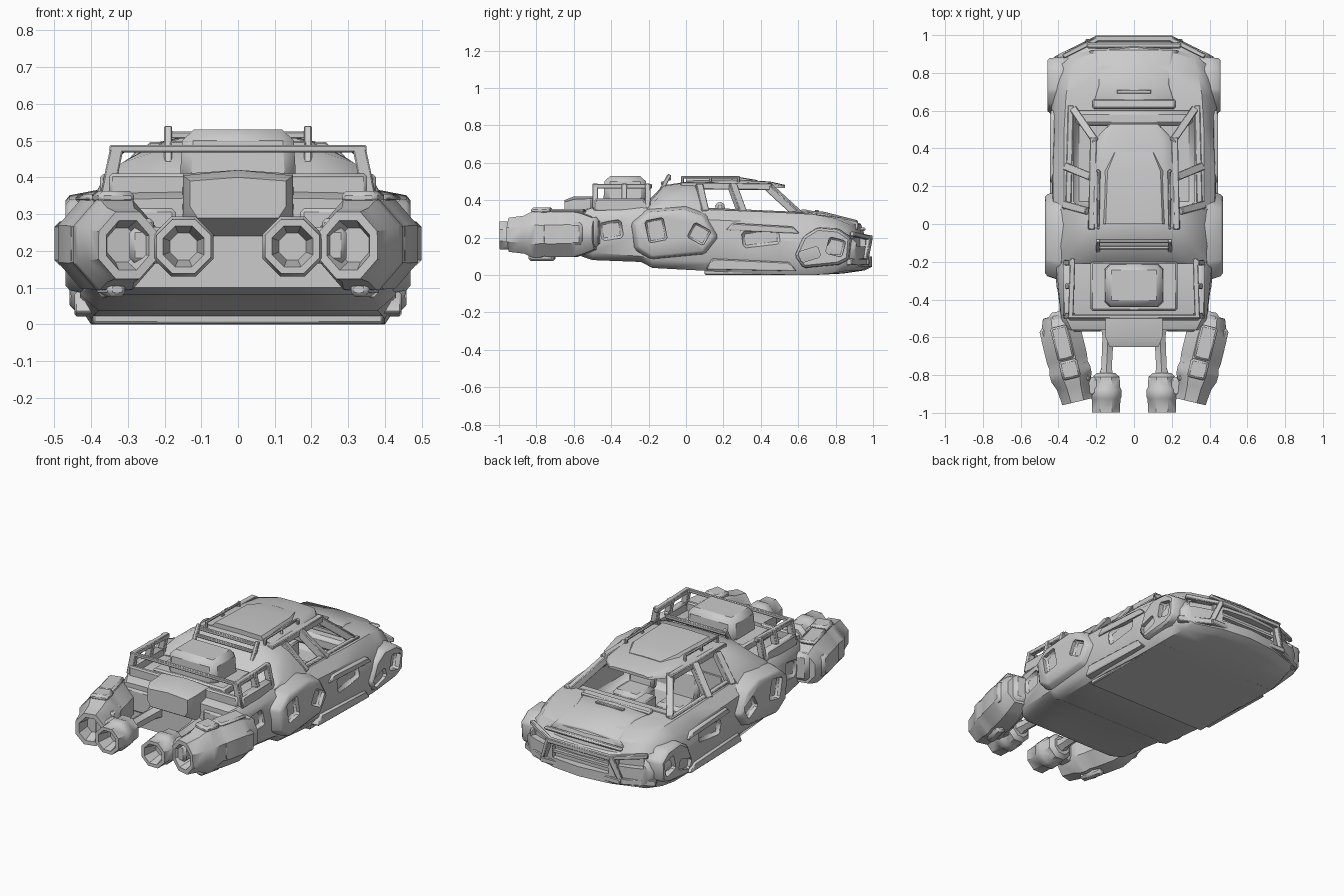
import bpy, bmesh, math
from mathutils import Vector, Matrix

if "Cube" in bpy.data.objects:
    bpy.data.objects.remove(bpy.data.objects["Cube"])


def finish(name, bm, bevel=0.0, mirror=False):
    """Turn a bmesh into a named object, with optional bevel and x mirror."""
    bmesh.ops.recalc_face_normals(bm, faces=bm.faces)
    me = bpy.data.meshes.new(name)
    bm.to_mesh(me)
    bm.free()
    ob = bpy.data.objects.new(name, me)
    bpy.context.collection.objects.link(ob)
    if bevel:
        m = ob.modifiers.new("bevel", 'BEVEL')
        m.width, m.segments, m.limit_method = bevel, 1, 'ANGLE'
    if mirror:
        ob.modifiers.new("mirror", 'MIRROR').use_mirror_merge = False
    return ob


def box(name, c, size, rot=(0, 0, 0), bevel=0.008, mirror=False, taper=1.0):
    bm = bmesh.new()
    bmesh.ops.create_cube(bm, size=1)
    for v in bm.verts:
        k = taper if v.co.z > 0 else 1
        v.co = Vector((v.co.x * size[0] * k, v.co.y * size[1] * k, v.co.z * size[2]))
    r = Matrix.Rotation(rot[2], 4, 'Z') @ Matrix.Rotation(rot[1], 4, 'Y') @ Matrix.Rotation(rot[0], 4, 'X')
    bm.transform(Matrix.Translation(c) @ r)
    return finish(name, bm, bevel, mirror)


def bar(name, p, q, w, d, mirror=False, bevel=0.004):
    p, q = Vector(p), Vector(q)
    bm = bmesh.new()
    bmesh.ops.create_cube(bm, size=1)
    bm.transform(Matrix.Translation((p + q) / 2) @ (q - p).to_track_quat('Z', 'Y').to_matrix().to_4x4()
                 @ Matrix.Diagonal((w, d, (q - p).length + w * 0.5, 1)))
    return finish(name, bm, bevel, mirror)


def prism(name, poly, x0, x1, shrink=0.85, bevel=0.012):
    """Side panel: a (y, z) outline pushed outward in x, smaller on the outside."""
    bm = bmesh.new()
    cy, cz = (sum(p[i] for p in poly) / len(poly) for i in (0, 1))
    a = [bm.verts.new((x0, y, z)) for y, z in poly]
    b = [bm.verts.new((x1, cy + (y - cy) * shrink, cz + (z - cz) * shrink)) for y, z in poly]
    bm.faces.new(a)
    bm.faces.new(b)
    for i in range(len(a)):
        j = (i + 1) % len(a)
        bm.faces.new((a[i], a[j], b[j], b[i]))
    return finish(name, bm, bevel, True)


def loft(name, sections, bow=0.0, bevel=0.0):
    """Skin half sections (bottom centre round to top centre), mirrored about x = 0."""
    bm = bmesh.new()
    n = len(sections[0][1])
    for s in (1, -1):
        rows = []
        for y, half in sections:
            k = bow * min(1, max(0, (y - 0.7) / 0.2))
            rows.append([bm.verts.new((s * x, y - k * x * x, z)) for x, z in half])
        for a, b in zip(rows, rows[1:]):
            for i in range(n - 1):
                bm.faces.new((a[i], a[i + 1], b[i + 1], b[i]))
        for r in (rows[0], rows[-1]):
            for i in range(n // 2):
                ids = list(dict.fromkeys((i, i + 1, n - 2 - i, n - 1 - i)))
                if len(ids) > 2:
                    bm.faces.new([r[j] for j in ids])
    bmesh.ops.remove_doubles(bm, verts=bm.verts, dist=1e-5)
    return finish(name, bm, bevel)


def lathe(name, p, q, prof, n=8, zscale=1.0):
    """Revolve (t, radius) around the axis p-q, mirrored."""
    p, q = Vector(p), Vector(q)
    ax = (q - p).normalized()
    side = ax.cross(Vector((0, 0, 1))).normalized()
    up = side.cross(ax)
    bm = bmesh.new()
    rings = []
    for t, r in prof:
        rings.append([bm.verts.new(p + (q - p) * t + r * (side * math.cos(a) + up * math.sin(a) * zscale))
                      for a in [2 * math.pi * (i + .5) / n for i in range(n)]])
    for a, b in zip(rings, rings[1:]):
        for i in range(n):
            j = (i + 1) % n
            bm.faces.new((a[i], a[j], b[j], b[i]))
    bm.faces.new(rings[0])
    bm.faces.new(rings[-1])
    return finish(name, bm, 0, True)


def cut(target, cutter):
    cutter.hide_render = True
    cutters.append(cutter)
    m = target.modifiers.new("cut", 'BOOLEAN')
    m.object, m.operation, m.solver = cutter, 'DIFFERENCE', 'EXACT'


cutters = []

# Hull: y, bottom x/z, lower side x/z, middle x/z, shoulder x/z, top x/z
stations = [
    (-.56, .30, .10, .35, .14, .36, .24, .355, .31, .33, .34),
    (-.50, .34, .08, .38, .12, .39, .22, .385, .32, .36, .36),
    (-.24, .37, .07, .41, .10, .42, .22, .41, .33, .37, .365),
    (-.18, .38, .038, .43, .08, .43, .22, .42, .31, .37, .36),
    (.25, .40, .015, .43, .07, .435, .20, .43, .29, .37, .345),
    (.50, .40, .002, .43, .06, .435, .19, .42, .28, .37, .335),
    (.68, .40, .0, .44, .06, .44, .17, .41, .27, .36, .325),
    (.84, .39, .008, .43, .06, .43, .15, .40, .24, .34, .305),
    (.935, .37, .022, .41, .06, .42, .14, .39, .22, .32, .27),
    (.955, .36, .025, .41, .06, .42, .13, .39, .19, .31, .21),
    (.995, .34, .045, .38, .07, .40, .13, .37, .17, .30, .195)]
hull = loft("hull", [(s[0], [(0, s[2]), (s[1] * .5, s[2]), s[1:3], s[3:5], s[5:7], s[7:9], s[9:11],
                             (s[9] * .5, s[10] + .003), (0, s[10] + .004)]) for s in stations], bow=.6)
cut(hull, box("cabin_cutter", (0, .345, .34), (.64, .51, .30), bevel=.03))
cut(hull, box("grille_cutter", (0, 1.0, .135), (.36, .10, .07), bevel=0))
cut(hull, box("headlight_cutter", (.30, .94, .175), (.14, .07, .045), (0, 0, -.35), 0, True))
cut(hull, box("door_recess_cutter", (.44, .40, .20), (.05, .20, .09), (.12, 0, 0), .015, True))
cut(hull, box("rear_recess_cutter", (.42, -.40, .24), (.08, .12, .10), (.15, 0, 0), .015, True))

# Fenders, sills and belly
rear_f = prism("rear_fender", [(-.31, .28), (-.22, .355), (.0, .37), (.12, .33), (.2, .2),
                               (.12, .10), (-.2, .07), (-.29, .13)], .36, .47)
cut(rear_f, box("fender_vent_cutter", (.475, .07, .22), (.07, .10, .09), (-.5, 0, 0), .01, True))
cut(rear_f, box("fender_slot_cutter", (.475, -.16, .24), (.07, .10, .12), (.2, 0, 0), .01, True))
front_f = prism("front_fender", [(.57, .10), (.62, .21), (.70, .26), (.82, .25), (.89, .20),
                                 (.88, .08), (.82, .05), (.62, .03)], .34, .458, .92)
cut(front_f, box("scoop_cutter", (.46, .66, .11), (.08, .11, .06), (.3, 0, 0), .01, True))
cut(front_f, box("front_vent_cutter", (.46, .80, .15), (.08, .09, .09), (-.25, 0, 0), .01, True))
prism("side_sill", [(.1, .03), (.13, .09), (.56, .07), (.6, .02)], .36, .445, .95, .006)
prism("door_rib", [(.2, .24), (.24, .28), (.58, .26), (.62, .22)], .38, .445, .92, .006)
box("belly_plate", (0, .40, .015), (.79, .60, .028), bevel=.006)

# Hood panel, vent and nose frame
loft("hood_panel", [(.62, [(0, .30), (.23, .30), (.22, .338), (0, .348)]),
                    (.74, [(0, .29), (.20, .29), (.18, .328), (0, .338)]),
                    (.92, [(0, .24), (.24, .24), (.20, .282), (0, .292)])], bevel=.005)
box("hood_vent", (0, .70, .343), (.18, .02, .012), bevel=.003)
box("hood_cowl", (0, .635, .338), (.44, .05, .024), (-.1, 0, 0))
box("hood_lip", (0, .945, .245), (.5, .03, .02))
bar("bumper_top", (-.20, .982, .20), (.20, .982, .20), .03, .026)
bar("bumper_bottom", (-.25, .965, .07), (.25, .965, .07), .03, .03)
bar("bumper_side", (.20, .98, .20), (.25, .955, .07), .03, .03, True)
bar("bumper_arm", (.20, .975, .20), (.37, .89, .22), .025, .025, True)
bar("corner_guard", (.25, .955, .07), (.41, .875, .07), .03, .035, True)
box("grille_slat", (0, .96, .135), (.36, .02, .014), bevel=0)

# Cabin frame around the open windows
pillars = [("a_pillar", (.315, .60, .325), (.205, .44, .472), .04),
           ("b_pillar", (.35, .30, .335), (.23, .25, .47), .042),
           ("window_sill", (.335, .62, .322), (.35, .0, .35), .03),
           ("roof_edge", (.215, .45, .472), (.225, -.02, .478), .036),
           ("c_pillar", (.36, .10, .34), (.25, .07, .47), .04)]
for nm, p, q, w in pillars:
    bar(nm, p, q, w, w, True)
loft("cabin_rear", [(-.21, [(0, .30), (.40, .30), (.385, .355), (.30, .37), (.2, .38), (0, .39)]),
                    (-.12, [(0, .30), (.42, .30), (.375, .38), (.315, .44), (.21, .475), (0, .48)]),
                    (.01, [(0, .30), (.42, .30), (.365, .38), (.30, .45), (.21, .497), (0, .50)]),
                    (.08, [(0, .30), (.42, .30), (.37, .36), (.29, .44), (.21, .49), (0, .50)])])

# Roof, visor and rack
loft("roof", [(.0, [(0, .46), (.24, .46), (.215, .495), (.15, .505), (0, .508)]),
              (.25, [(0, .465), (.235, .465), (.205, .498), (.15, .51), (0, .513)]),
              (.45, [(0, .465), (.205, .465), (.19, .488), (.14, .498), (0, .50)]),
              (.53, [(0, .465), (.13, .465), (.125, .475), (.10, .48), (0, .482)])])
loft("roof_panel", [(.0, [(0, .49), (.17, .49), (.15, .522), (0, .525)]),
                    (.28, [(0, .49), (.17, .49), (.14, .522), (0, .525)]),
                    (.38, [(0, .48), (.12, .48), (.10, .505), (0, .508)])])
bar("rack_rail", (.19, -.02, .522), (.185, .28, .522), .014, .014, True)
for i, y in enumerate((-.02, .13, .28)):
    bar("rack_foot_%d" % i, (.19, y, .48), (.19, y, .525), .016, .016, True)
bar("roll_bar_top", (-.19, -.09, .515), (.19, -.09, .515), .02, .02)
bar("roll_bar_low", (-.18, -.125, .49), (.18, -.125, .49), .018, .018)
bar("roll_bar_leg", (.19, -.14, .44), (.19, -.09, .532), .022, .022, True)

# Cockpit interior
box("seat_base", (.14, .28, .22), (.17, .18, .07), bevel=.02, mirror=True)
box("seat_back", (.14, .19, .31), (.16, .05, .16), (.15, 0, 0), .015, True)
box("dashboard", (0, .56, .285), (.62, .08, .08), bevel=.02)
box("console", (0, .42, .22), (.07, .20, .10))

# Cargo bed with side walls, rails, crate and tail box
prism("bed_wall", [(-.50, .34), (-.49, .41), (-.22, .41), (-.19, .34)], .33, .375, .96, .008)
box("bed_tail_wall", (0, -.495, .375), (.70, .03, .07))
bar("bed_rail_side", (.335, -.49, .475), (.325, -.19, .475), .028, .026, True)
bar("bed_rail_rear", (-.345, -.49, .478), (.345, -.49, .478), .02, .02)
for i, y in enumerate((-.485, -.33, -.205)):
    bar("bed_post_%d" % i, (.355, y, .36), (.33, y, .478), .03, .036, True)
box("cargo_crate", (0, -.325, .445), (.32, .235, .17), bevel=.03, taper=.94)
box("crate_base", (0, -.33, .385), (.46, .26, .05), bevel=.01)
loft("tail_box", [(-.65, [(0, .29), (.11, .29), (.13, .32), (.13, .39), (0, .40)]),
                  (-.60, [(0, .26), (.14, .26), (.15, .30), (.15, .405), (0, .42)]),
                  (-.48, [(0, .20), (.14, .20), (.155, .28), (.15, .41), (0, .42)])])
box("rear_panel", (.25, -.555, .25), (.17, .03, .14), bevel=.015, mirror=True)

# Paired thrusters with hollow nozzles
lathe("outer_thruster", (.41, -.485, .22), (.30, -.94, .215),
      [(0, .08), (.08, .095), (.14, .105), (.24, .118), (.5, .118), (.58, .112), (.64, .12), (.72, .118),
       (.82, .098), (1, .088), (1, .065), (.85, .045)], 8, 1.12)
lathe("inner_thruster", (.148, -.79, .212), (.148, -.997, .212),
      [(0, .055), (.10, .078), (.35, .08), (.42, .088), (.62, .088), (.66, .082), (1, .08), (1, .06), (.6, .04)], 8)
lathe("inner_strut", (.135, -.54, .22), (.148, -.82, .215), [(0, .048), (.2, .034), (.8, .032), (1, .05)], 6)
box("thruster_link", (.235, -.86, .215), (.12, .10, .10), bevel=.015, mirror=True)
box("thruster_mount", (.38, -.52, .23), (.13, .12, .16), (0, 0, -.2), .02, True)
tilt = -.24
box("thruster_outer_plate", (.458, -.66, .22), (.04, .22, .12), (0, 0, tilt), .015, True)
box("thruster_top_plate", (.38, -.63, .342), (.09, .18, .024), (0, 0, tilt), .01, True)
box("thruster_top_block", (.34, -.77, .345), (.10, .10, .035), (0, 0, tilt), .012, True)
box("thruster_fin", (.345, -.77, .095), (.05, .14, .04), (0, 0, tilt), .012, True)
bar("thruster_hose", (.31, -.60, .27), (.245, -.82, .27), .035, .035, True, .01)

# Apply modifiers (cutters first), drop the cutters, shade by angle
rest = [o for o in bpy.data.objects if o not in cutters]
for o in cutters + rest:
    bpy.context.view_layer.objects.active = o
    for m in list(o.modifiers):
        bpy.ops.object.modifier_apply(modifier=m.name)
for o in cutters:
    bpy.data.objects.remove(o)
for o in rest:
    o.select_set(True)
bpy.context.view_layer.objects.active = hull
bpy.ops.object.shade_smooth_by_angle(angle=math.radians(40))
